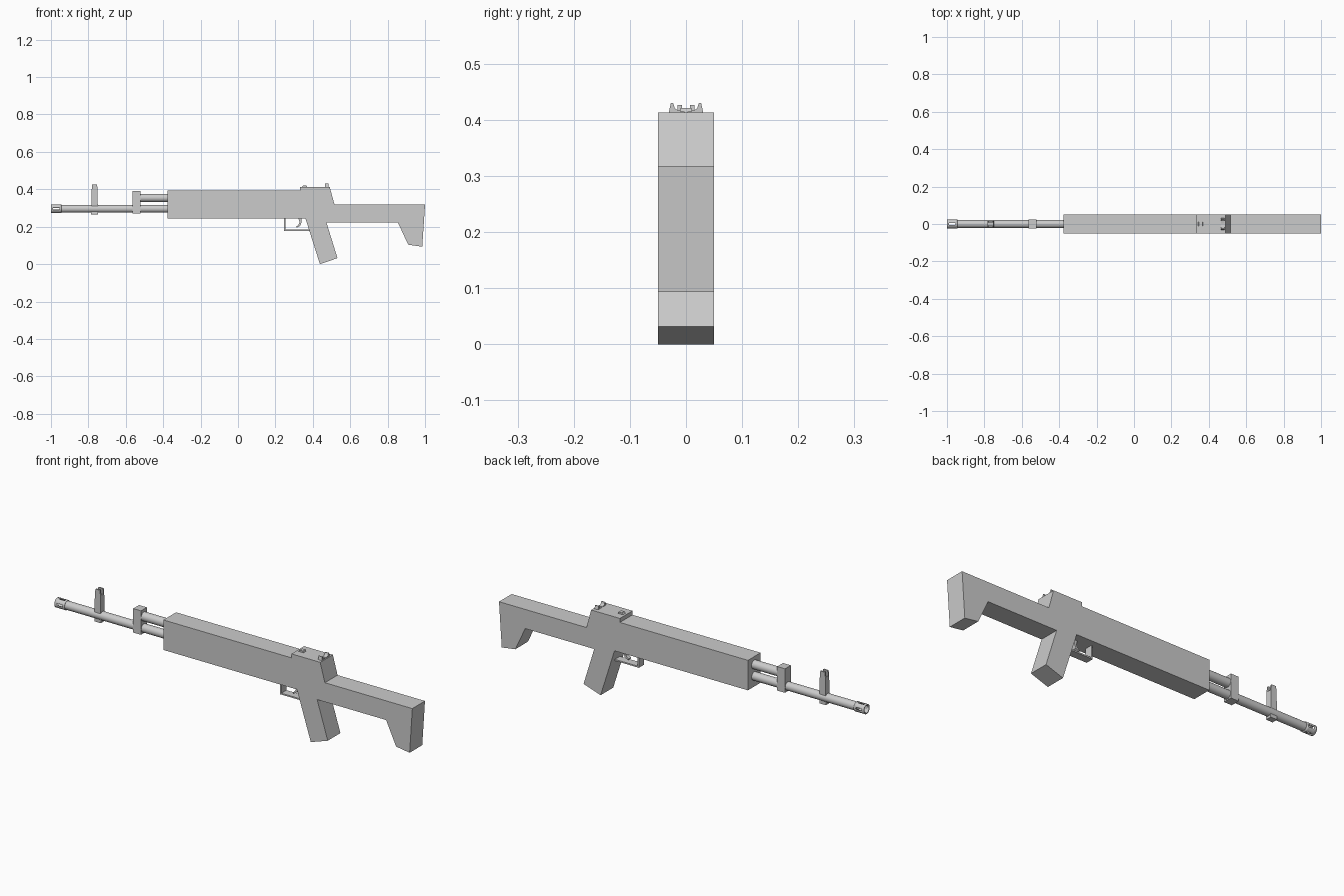
import bpy, bmesh, math
from mathutils import Matrix, Vector

if "Cube" in bpy.data.objects:
    bpy.data.objects.remove(bpy.data.objects["Cube"])


def finish(name, bm, smooth=False):
    bmesh.ops.recalc_face_normals(bm, faces=bm.faces)
    me = bpy.data.meshes.new(name)
    bm.to_mesh(me)
    bm.free()
    ob = bpy.data.objects.new(name, me)
    bpy.context.collection.objects.link(ob)
    if smooth:
        bpy.ops.object.select_all(action='DESELECT')
        ob.select_set(True)
        bpy.context.view_layer.objects.active = ob
        bpy.ops.object.shade_smooth_by_angle(angle=math.radians(35))
    return ob


def extrude(name, pts, width, axis='Y', at=0.0):
    """Closed outline in XZ (or YZ) extruded symmetrically about 'at'."""
    bm = bmesh.new()
    if axis == 'Y':
        vs = [bm.verts.new((a, at - width / 2, b)) for a, b in pts]
        step = Vector((0, width, 0))
    else:
        vs = [bm.verts.new((at - width / 2, a, b)) for a, b in pts]
        step = Vector((width, 0, 0))
    face = bm.faces.new(vs)
    geo = bmesh.ops.extrude_face_region(bm, geom=[face], use_keep_orig=True)
    bmesh.ops.translate(bm, vec=step, verts=[v for v in geo['geom'] if isinstance(v, bmesh.types.BMVert)])
    return finish(name, bm)


def rod(name, x0, x1, z, r, sides=24):
    bm = bmesh.new()
    m = Matrix.Translation(((x0 + x1) / 2, 0, z)) @ Matrix.Rotation(math.pi / 2, 4, 'Y')
    bmesh.ops.create_cone(bm, cap_ends=True, segments=sides, radius1=r, radius2=r,
                          depth=x1 - x0, matrix=m)
    return finish(name, bm, True)


def box(x0, x1, z0, z1):
    return [(x0, z0), (x1, z0), (x1, z1), (x0, z1)]


# One-piece receiver, grip and stock
extrude("body", [(-0.378, 0.243), (-0.378, 0.393), (0.331, 0.393), (0.331, 0.413),
                 (0.49, 0.413), (0.516, 0.318), (1.0, 0.318), (0.985, 0.093),
                 (0.91, 0.104), (0.855, 0.222), (0.473, 0.222), (0.532, 0.032),
                 (0.438, 0.0), (0.361, 0.243)], 0.1)

# Barrel and gas tube
BZ = 0.296
rod("barrel", -0.952, -0.37, BZ, 0.021)
rod("gas_tube", -0.53, -0.37, 0.354, 0.022)
extrude("gas_block", box(-0.564, -0.521, 0.27, 0.39), 0.046)

# Slotted muzzle sleeve: sectors removed from a tube, then thickened
bm = bmesh.new()
N, R = 32, 0.024
xs = [-1.0, -0.988, -0.955, -0.945]
rings = [[bm.verts.new((x, R * math.cos((i + .5) * math.tau / N), BZ + R * math.sin((i + .5) * math.tau / N)))
          for i in range(N)] for x in xs]
for k in range(3):
    for i in range(N):
        if k == 1 and (i + 2) % 8 in (0, 1, 2):
            continue
        j = (i + 1) % N
        bm.faces.new((rings[k][i], rings[k][j], rings[k + 1][j], rings[k + 1][i]))
# (rotate so that the slots face up, down and sideways)
bmesh.ops.rotate(bm, cent=(0, 0, BZ), matrix=Matrix.Rotation(0, 3, 'X'),
                 verts=bm.verts)
muzzle = finish("muzzle_sleeve", bm, True)
sol = muzzle.modifiers.new("wall", 'SOLIDIFY')
sol.thickness = 0.006
sol.offset = -1 if muzzle.data.polygons[0].normal.dot(
    muzzle.data.polygons[0].center - Vector((muzzle.data.polygons[0].center.x, 0, BZ))) > 0 else 1

# Front sight: tapered post with a notched top
extrude("front_sight_post", [(-0.785, 0.264), (-0.749, 0.264), (-0.751, 0.40), (-0.782, 0.40)], 0.03)
for side, s in (("left", 1), ("right", -1)):
    extrude("front_sight_ear_" + side, [(-0.782, 0.40), (-0.751, 0.40), (-0.754, 0.427), (-0.779, 0.427)],
            0.008, at=s * 0.011)

# Rear sight: low pad and two curved ears
extrude("rear_sight_pad", [(0.34, 0.41), (0.37, 0.41), (0.366, 0.421), (0.348, 0.421)], 0.02)
for side, s in (("left", 1), ("right", -1)):
    extrude("rear_sight_ear_" + side,
            [(s * y, z) for y, z in ((0.031, 0.412), (0.027, 0.43), (0.023, 0.43),
                                     (0.02, 0.421), (0.015, 0.417), (0.003, 0.415), (0.003, 0.412))],
            0.02, axis='X', at=0.475)

# Trigger guard strap
extrude("trigger_guard", [(0.247, 0.25), (0.247, 0.177), (0.384, 0.177), (0.381, 0.184),
                          (0.254, 0.184), (0.254, 0.25)], 0.04)

# Curved trigger blade
extrude("trigger", [(0.322, 0.25), (0.34, 0.25), (0.339, 0.222), (0.332, 0.204),
                    (0.313, 0.194), (0.311, 0.2), (0.323, 0.21), (0.329, 0.224)], 0.02)
